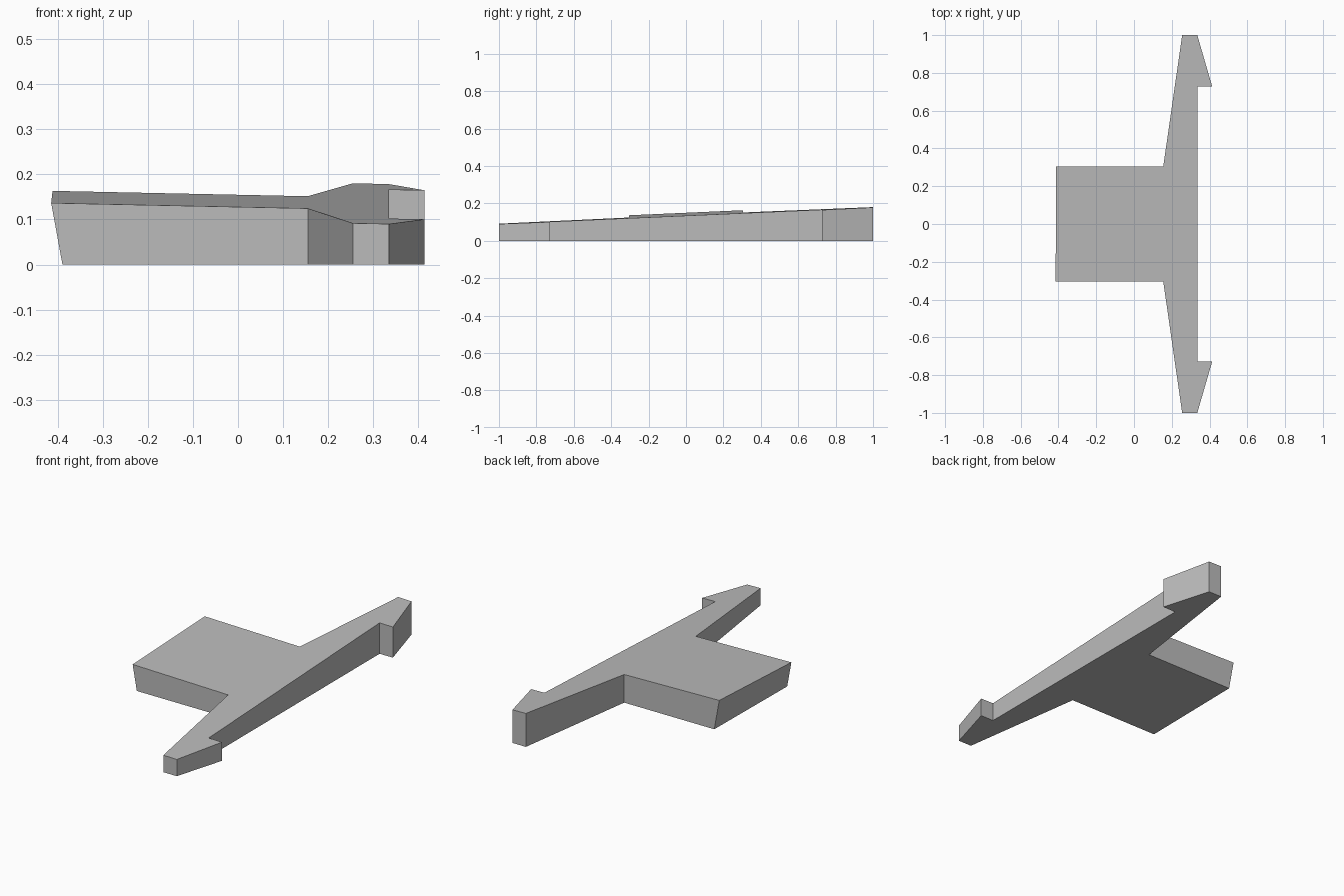
import bpy, bmesh

if "Cube" in bpy.data.objects:
    bpy.data.objects.remove(bpy.data.objects["Cube"])

# One flat grey
grey = bpy.data.materials.new("grey")
grey.diffuse_color = (0.5, 0.5, 0.5, 1)
grey.use_nodes = True
grey.node_tree.nodes["Principled BSDF"].inputs["Base Color"].default_value = grey.diffuse_color

# Half outline from the rear corner to the inner edge of the tip hook
half = [(-0.415, 0.305), (0.155, 0.305), (0.255, 1.0),
        (0.335, 1.0), (0.414, 0.728), (0.335, 0.728)]
outline = [(x, -y) for x, y in half] + half[::-1]


def top_height(x, y):
    """Gently tilted top plane."""
    return 0.1414 - 0.021 * x + 0.0443 * y


bm = bmesh.new()
bottom, top = [], []
for x, y in outline:
    foot = x
    if x < -0.4:
        # The end wall leans outward towards the top
        foot = -0.390 if y < 0 else -0.382
        x = -0.415 if y < 0 else -0.412
    bottom.append(bm.verts.new((foot, y, 0)))
    top.append(bm.verts.new((x, y, top_height(x, y))))

# Top, underside and side walls
bm.faces.new(top)
bm.faces.new(bottom[::-1])
n = len(outline)
for i in range(n):
    j = (i + 1) % n
    bm.faces.new((bottom[i], bottom[j], top[j], top[i]))
bmesh.ops.recalc_face_normals(bm, faces=bm.faces)

mesh = bpy.data.meshes.new("winged_plate")
bm.to_mesh(mesh)
bm.free()
mesh.materials.append(grey)
plate = bpy.data.objects.new("winged_plate", mesh)
bpy.context.collection.objects.link(plate)
